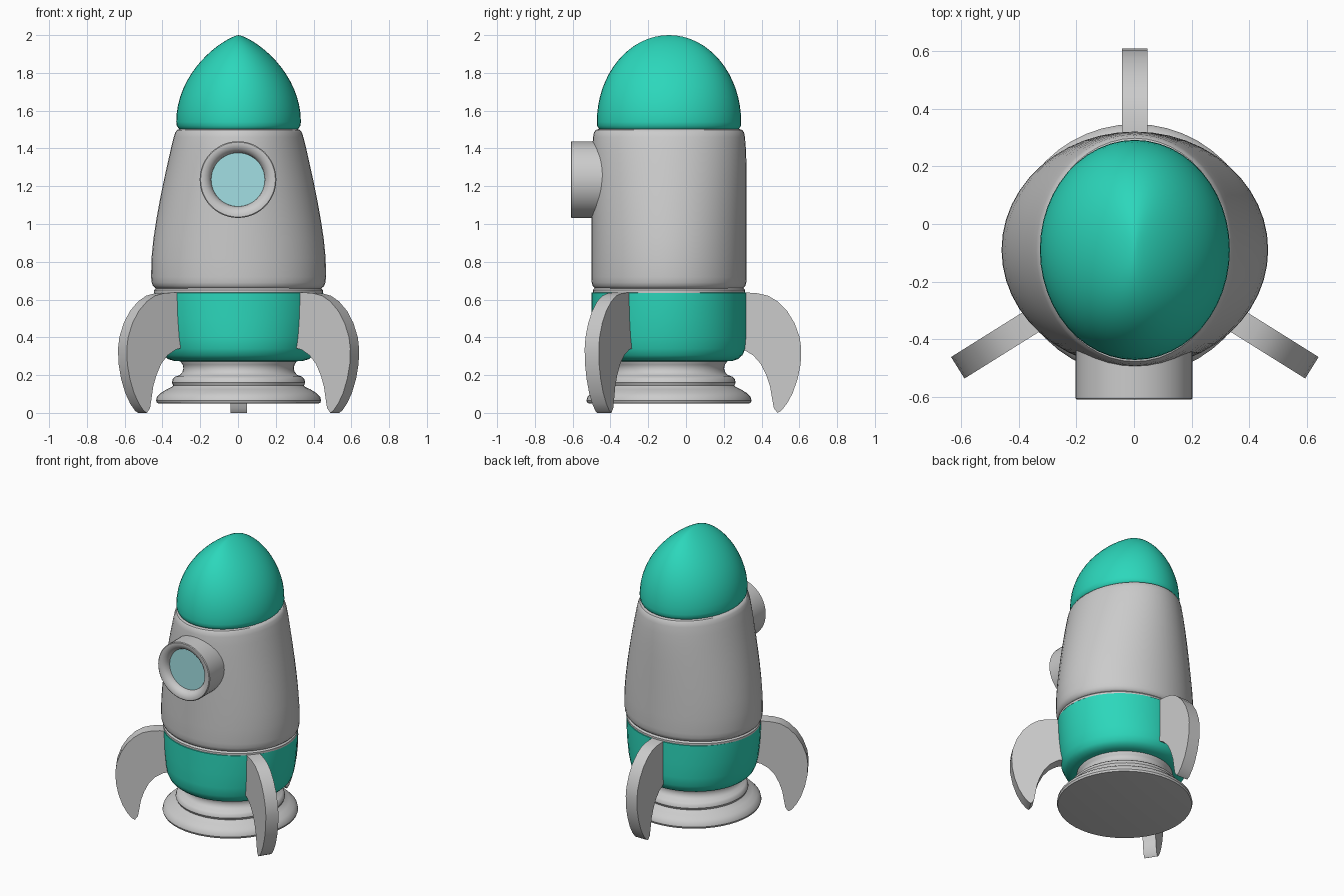
import bpy, bmesh
from math import sin, cos, pi, radians
from mathutils import Matrix

CY = -0.09      # y of the hull axis
SIDES = 48


def material(name, rgb):
    m = bpy.data.materials.new(name)
    m.diffuse_color = (*rgb, 1)
    return m


teal = material("teal", (0.025, 0.68, 0.50))
pale_blue = material("pale_blue", (0.36, 0.74, 0.77))


def finish(name, bm, mat=None, angle=35):
    bmesh.ops.remove_doubles(bm, verts=bm.verts, dist=1e-5)
    bmesh.ops.recalc_face_normals(bm, faces=bm.faces)
    me = bpy.data.meshes.new(name)
    bm.to_mesh(me)
    bm.free()
    ob = bpy.data.objects.new(name, me)
    bpy.context.collection.objects.link(ob)
    if mat:
        me.materials.append(mat)
    bpy.ops.object.select_all(action='DESELECT')
    ob.select_set(True)
    bpy.context.view_layer.objects.active = ob
    bpy.ops.object.shade_smooth_by_angle(angle=radians(angle))
    return ob


def loft(name, rings, mat=None, matrix=None, closed=False):
    """Join elliptical rings given as (z, half width, half depth)."""
    bm = bmesh.new()
    loops = [[bm.verts.new((hx * cos(2 * pi * i / SIDES), hy * sin(2 * pi * i / SIDES), z))
              for i in range(SIDES)] for z, hx, hy in rings]
    pairs = list(zip(loops, loops[1:]))
    if closed:
        pairs.append((loops[-1], loops[0]))
    for a, b in pairs:
        for i in range(SIDES):
            j = (i + 1) % SIDES
            bm.faces.new((a[i], a[j], b[j], b[i]))
    if not closed:
        bm.faces.new(loops[0])
        bm.faces.new(loops[-1])
    bmesh.ops.transform(bm, verts=bm.verts, matrix=matrix or Matrix.Translation((0.003, CY, 0)))
    return finish(name, bm, mat)


# Nose: narrower and more pointed across x than along y
nose = [(1.495, 0.305, 0.36), (1.505, 0.317, 0.372), (1.52, 0.327, 0.38)]
for k in range(17):
    a = radians(89.5 * k / 16)
    nose.append((1.54 + 0.46 * sin(a), 0.33 * cos(a) ** 1.5, 0.382 * cos(a)))
loft("nose_cone", nose, teal)

# Main hull with rounded ends
loft("main_hull", [
    (0.655, 0.42, 0.375), (0.66, 0.44, 0.393), (0.672, 0.453, 0.404), (0.69, 0.46, 0.409),
    (0.72, 0.463, 0.411), (0.82, 0.461, 0.411), (0.92, 0.451, 0.411), (1.02, 0.436, 0.411),
    (1.12, 0.418, 0.411), (1.22, 0.398, 0.411), (1.32, 0.376, 0.41), (1.40, 0.358, 0.407),
    (1.46, 0.343, 0.402), (1.485, 0.335, 0.397), (1.498, 0.325, 0.388), (1.503, 0.31, 0.37)])

# Collar between hull and lower band
loft("hull_collar", [
    (0.625, 0.43, 0.39), (0.635, 0.447, 0.403), (0.65, 0.447, 0.403), (0.665, 0.43, 0.39)])

# Lower coloured band
loft("lower_band", [
    (0.272, 0.29, 0.29), (0.275, 0.34, 0.335), (0.285, 0.375, 0.365), (0.305, 0.395, 0.388),
    (0.34, 0.41, 0.405), (0.40, 0.424, 0.41), (0.50, 0.438, 0.411), (0.60, 0.445, 0.411),
    (0.636, 0.446, 0.411), (0.637, 0.42, 0.39)], teal)

# Stepped round nozzle
loft("nozzle", [(z, r, r) for z, r in [
    (0.05, 0.42), (0.052, 0.432), (0.065, 0.437), (0.085, 0.432), (0.105, 0.412),
    (0.125, 0.38), (0.138, 0.352), (0.145, 0.346), (0.16, 0.353), (0.18, 0.348),
    (0.192, 0.335), (0.20, 0.312), (0.215, 0.298), (0.235, 0.292), (0.255, 0.296),
    (0.275, 0.31), (0.29, 0.31)]])

# Porthole tube and glass, facing -y
facing = Matrix.Translation((0.0, 0, 1.235)) @ Matrix.Rotation(radians(90), 4, 'X')
loft("porthole_rim", [(d, r, r) for d, r in [
    (0.36, 0.203), (0.606, 0.203), (0.61, 0.198), (0.61, 0.185), (0.604, 0.168),
    (0.592, 0.153), (0.575, 0.144), (0.55, 0.14), (0.36, 0.14)]],
    matrix=facing, closed=True)
loft("porthole_glass", [(d, r, r) for d, r in [(0.36, 0.142), (0.565, 0.142)]],
     pale_blue, matrix=facing)

# Three curved fins: outline as (distance from axis, z)
FIN = [(0.33, 0.637), (0.44, 0.637), (0.495, 0.633), (0.55, 0.62), (0.60, 0.59), (0.65, 0.54),
       (0.69, 0.475), (0.717, 0.40), (0.725, 0.34), (0.722, 0.26), (0.706, 0.18),
       (0.68, 0.105), (0.65, 0.05), (0.62, 0.012), (0.60, 0.0), (0.58, 0.025),
       (0.57, 0.08), (0.56, 0.14), (0.54, 0.20), (0.51, 0.26), (0.47, 0.305),
       (0.42, 0.335), (0.33, 0.355)]


def fin(name, degrees):
    bm = bmesh.new()
    face = bm.faces.new([bm.verts.new((r, -0.044, z)) for r, z in FIN])
    out = bmesh.ops.extrude_face_region(bm, geom=[face])
    moved = [v for v in out["geom"] if isinstance(v, bmesh.types.BMVert)]
    bmesh.ops.translate(bm, verts=moved, vec=(0, 0.088, 0))
    bmesh.ops.transform(bm, verts=bm.verts, matrix=Matrix.Translation((0.003, -0.115, 0))
                        @ Matrix.Rotation(radians(degrees), 4, 'Z'))
    finish(name, bm)


for name, degrees in (("back_fin", 90), ("left_fin", 212), ("right_fin", -32)):
    fin(name, degrees)
